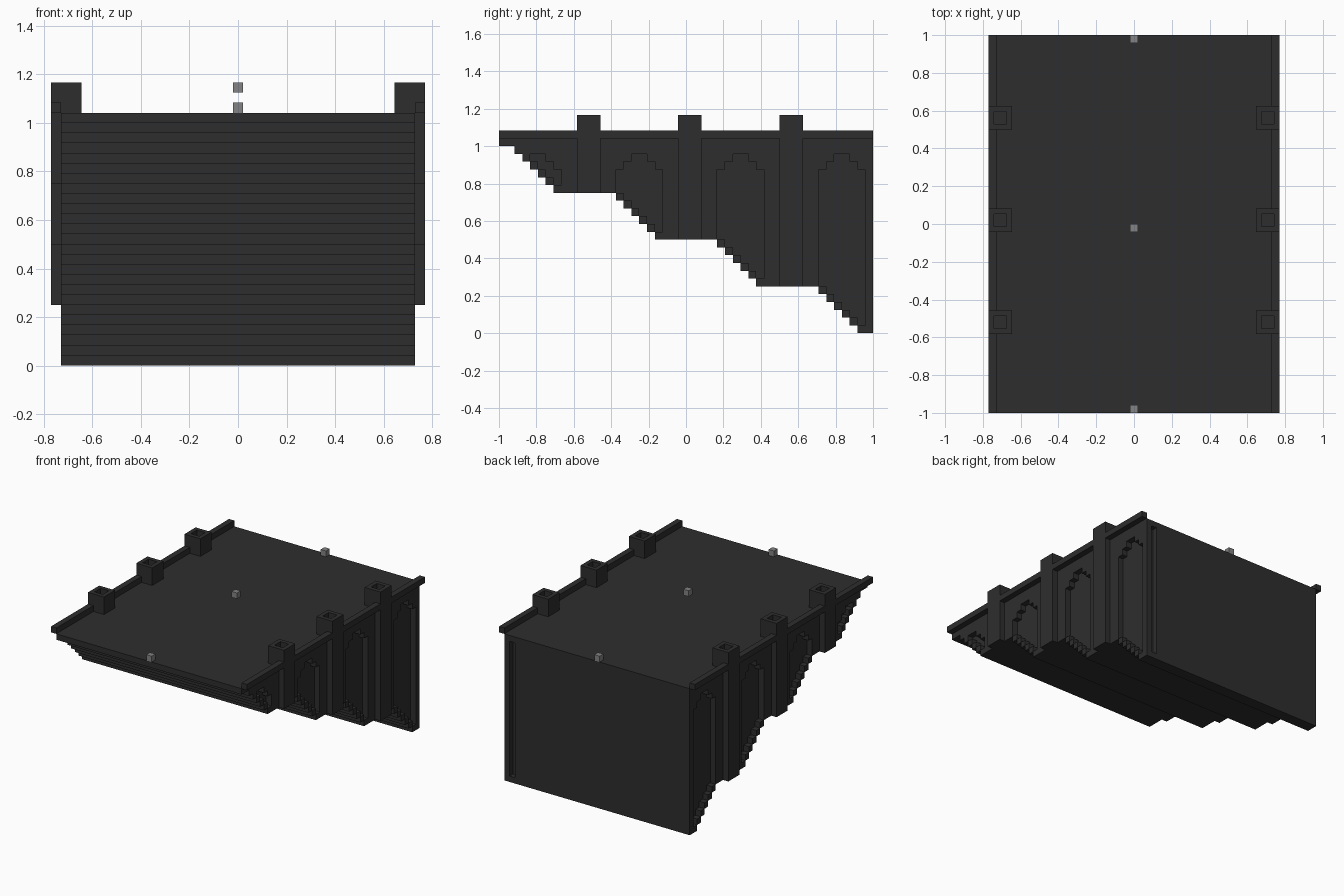
import bpy
import bmesh
from mathutils import Vector

cube = bpy.data.objects.get("Cube")
if cube:
    bpy.data.objects.remove(cube, do_unlink=True)

U = 1 / 24          # one block
LENGTH = 48         # blocks front to back
DECK = 25           # deck height in blocks
HALF = 17.5         # half width of the deck
BAY = 13            # spacing of arches and pillars


def material(name, value):
    mat = bpy.data.materials.new(name)
    mat.use_nodes = True
    colour = (value, value, value, 1)
    mat.diffuse_color = colour
    mat.node_tree.nodes["Principled BSDF"].inputs["Base Color"].default_value = colour
    return mat


stone = material("dark stone", 0.027)
grey = material("mid grey", 0.23)


def prism(name, profile, x0, x1, mat=stone, socket=False):
    """Extrude a side profile of (y, z) blocks from x0 to x1."""
    bm = bmesh.new()
    points = []
    for p in profile:
        if not points or p != points[-1]:
            points.append(p)
    verts = [bm.verts.new((x0 * U, (y - LENGTH / 2) * U, z * U)) for y, z in points]
    face = bm.faces.new(verts)
    new = bmesh.ops.extrude_face_region(bm, geom=[face])["geom"]
    moved = [v for v in new if isinstance(v, bmesh.types.BMVert)]
    bmesh.ops.translate(bm, verts=moved, vec=Vector(((x1 - x0) * U, 0, 0)))
    bmesh.ops.recalc_face_normals(bm, faces=bm.faces)
    if socket:
        top = max(bm.faces, key=lambda f: f.calc_center_median().z)
        bmesh.ops.inset_individual(bm, faces=[top], thickness=U)
        hole = bmesh.ops.extrude_discrete_faces(bm, faces=[top])["faces"][0]
        bmesh.ops.translate(bm, verts=hole.verts, vec=Vector((0, 0, -U)))
    mesh = bpy.data.meshes.new(name)
    bm.to_mesh(mesh)
    bm.free()
    mesh.materials.append(mat)
    obj = bpy.data.objects.new(name, mesh)
    bpy.context.collection.objects.link(obj)
    return obj


def box(name, x, y, z, mat=stone, socket=False):
    profile = [(y[0], z[0]), (y[1], z[0]), (y[1], z[1]), (y[0], z[1])]
    return prism(name, profile, x[0], x[1], mat, socket)


def underside(col):
    """Bottom height of a column: short stairs with long landings between."""
    height = DECK - 1
    for start in range(2, LENGTH, BAY):
        height -= max(0, min(6, col - start + 1))
    return height


def arch_profile(start):
    """Stepped arch standing one block above the stairs."""
    low, high = [], []
    for i, top in enumerate((21, 22, 23, 23, 22, 21)):
        col = start + i
        base = underside(col) + 1
        if base < top:
            low += [(col, base), (col + 1, base)]
            high += [(col, top), (col + 1, top)]
    return low + high[::-1]


# Main body with its stepped underside
outline = [(0, DECK)]
for col in range(LENGTH):
    outline += [(col, underside(col)), (col + 1, underside(col))]
outline.append((LENGTH, DECK))
body = prism("ramp_body", outline, -HALF, HALF)

# Arched recesses on both sides, and a narrow slot in the back
cutters = []
for start in range(2, LENGTH, BAY):
    for side in (-1, 1):
        cutters.append(prism("arch_cutter", arch_profile(start),
                             side * (HALF - 1), side * (HALF + 1)))
cutters.append(box("slot_cutter", (HALF - 2, HALF - 1), (LENGTH - 0.9, LENGTH + 1), (1, DECK - 1)))
for cutter in cutters:
    cutter.hide_render = True
    mod = body.modifiers.new("cut", "BOOLEAN")
    mod.operation = "DIFFERENCE"
    mod.solver = "EXACT"
    mod.object = cutter
bpy.context.view_layer.update()
graph = bpy.context.evaluated_depsgraph_get()
carved = bpy.data.meshes.new_from_object(body.evaluated_get(graph))
body.modifiers.clear()
body.data = carved
for cutter in cutters:
    bpy.data.objects.remove(cutter, do_unlink=True)

# Side rails, pillar shafts and socketed pillar caps
for side, label in ((1, "left"), (-1, "right")):
    outer = (side * HALF, side * (HALF + 1))
    box(label + "_rail", outer, (0, LENGTH), (DECK, DECK + 1))
    for n, start in enumerate(range(10, LENGTH - 3, BAY), 1):
        span = (start, start + 3)
        box(f"{label}_pillar_shaft_{n}", outer, span, (underside(start), DECK))
        box(f"{label}_pillar_cap_{n}", (side * (HALF - 2), side * (HALF + 1)),
            span, (DECK, DECK + 3), socket=True)

# Small marker blocks along the centre line
for label, y, z in (("front", 0, DECK), ("middle", 23, DECK + 2), ("back", 47, DECK)):
    box(label + "_marker", (-0.5, 0.5), (y, y + 1), (z, z + 1), grey)
